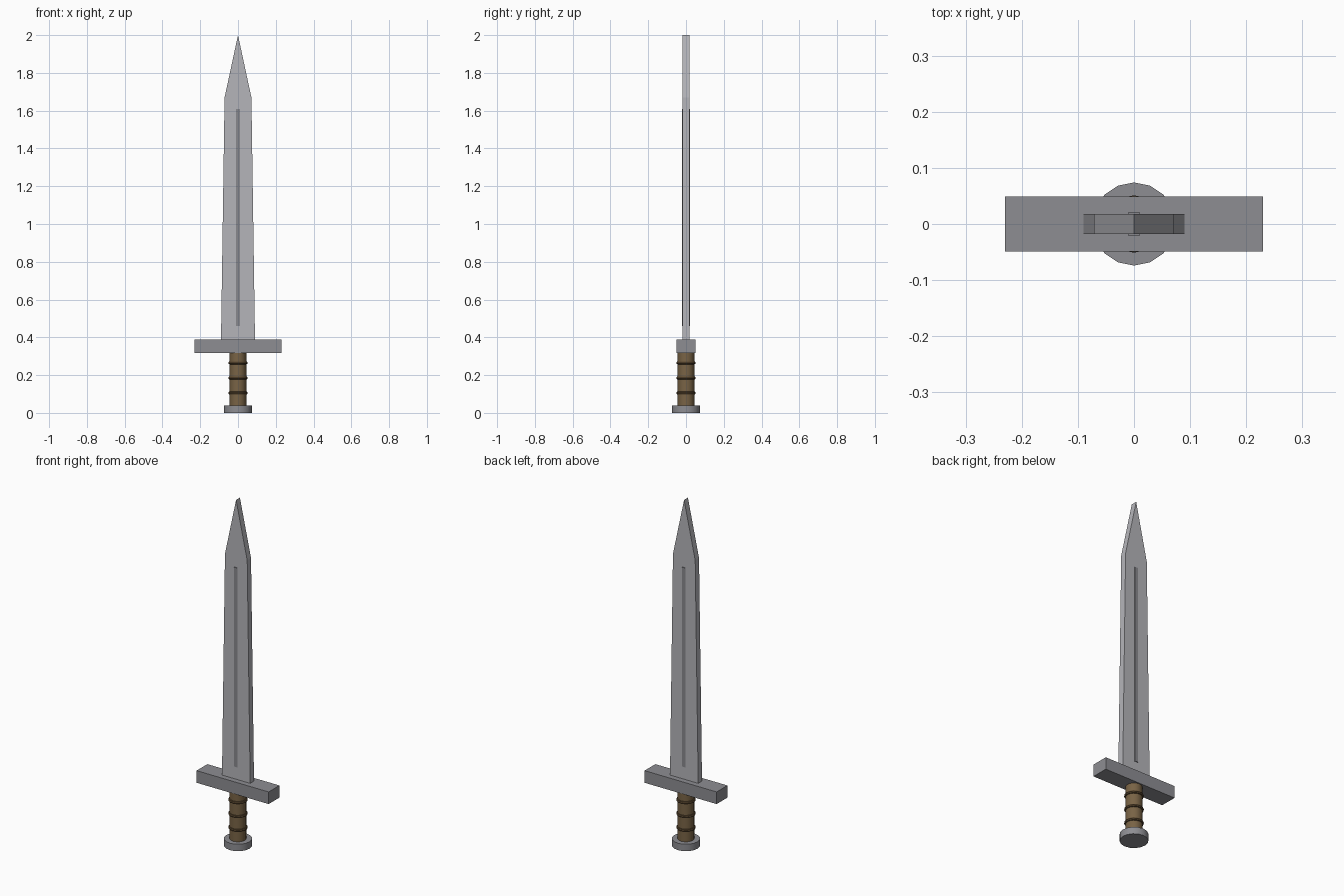
import bpy, bmesh

if "Cube" in bpy.data.objects:
    bpy.data.objects.remove(bpy.data.objects["Cube"], do_unlink=True)


def material(name, rgb):
    m = bpy.data.materials.new(name)
    m.use_nodes = True
    m.diffuse_color = (*rgb, 1)
    m.node_tree.nodes["Principled BSDF"].inputs["Base Color"].default_value = (*rgb, 1)
    return m


steel = material("blade steel", (0.46, 0.46, 0.49))
groove = material("fuller grey", (0.25, 0.25, 0.27))
iron = material("guard iron", (0.27, 0.27, 0.29))
leather = material("grip leather", (0.19, 0.125, 0.06))
binding = material("ring leather", (0.10, 0.062, 0.028))


def finish(obj, name, mat, smooth=False):
    obj.name = name
    obj.data.materials.append(mat)
    if smooth:
        bpy.ops.object.shade_smooth_by_angle()


def box(name, mat, half_x, half_y, z0, z1):
    bpy.ops.mesh.primitive_cube_add(size=2, location=(0, 0, (z0 + z1) / 2))
    obj = bpy.context.object
    obj.scale = (half_x, half_y, (z1 - z0) / 2)
    bpy.ops.object.transform_apply(location=False, rotation=False, scale=True)
    finish(obj, name, mat)


def cylinder(name, mat, radius, z0, z1, sides=16):
    bpy.ops.mesh.primitive_cylinder_add(vertices=sides, radius=radius, depth=z1 - z0,
                                        location=(0, 0, (z0 + z1) / 2))
    finish(bpy.context.object, name, mat, smooth=True)


# Blade: flat pointed outline, extruded through its thickness
outline = [(-0.09, 0.385), (0.09, 0.385), (0.071, 1.67), (0, 2), (-0.071, 1.67)]
bm = bmesh.new()
face = bm.faces.new([bm.verts.new((x, -0.0175, z)) for x, z in outline])
side = bmesh.ops.extrude_face_region(bm, geom=[face])["geom"]
bmesh.ops.translate(bm, vec=(0, 0.035, 0),
                    verts=[v for v in side if isinstance(v, bmesh.types.BMVert)])
bmesh.ops.recalc_face_normals(bm, faces=bm.faces)
mesh = bpy.data.meshes.new("blade")
bm.to_mesh(mesh)
bm.free()
blade = bpy.data.objects.new("blade", mesh)
bpy.context.collection.objects.link(blade)
finish(blade, "blade", steel)

# Central strip standing just proud of both blade faces
box("blade_strip", groove, 0.01, 0.021, 0.46, 1.61)

# Hilt
box("crossguard", iron, 0.23, 0.049, 0.318, 0.388)
cylinder("grip", leather, 0.044, 0.035, 0.32)
cylinder("pommel", iron, 0.074, 0, 0.04)

# Raised bindings around the grip
for i in range(3):
    z = 0.105 + 0.08 * i
    bpy.ops.mesh.primitive_torus_add(major_segments=16, minor_segments=8,
                                     major_radius=0.042, minor_radius=0.009,
                                     location=(0, 0, z))
    finish(bpy.context.object, f"grip_ring_{i + 1}", binding, smooth=True)
